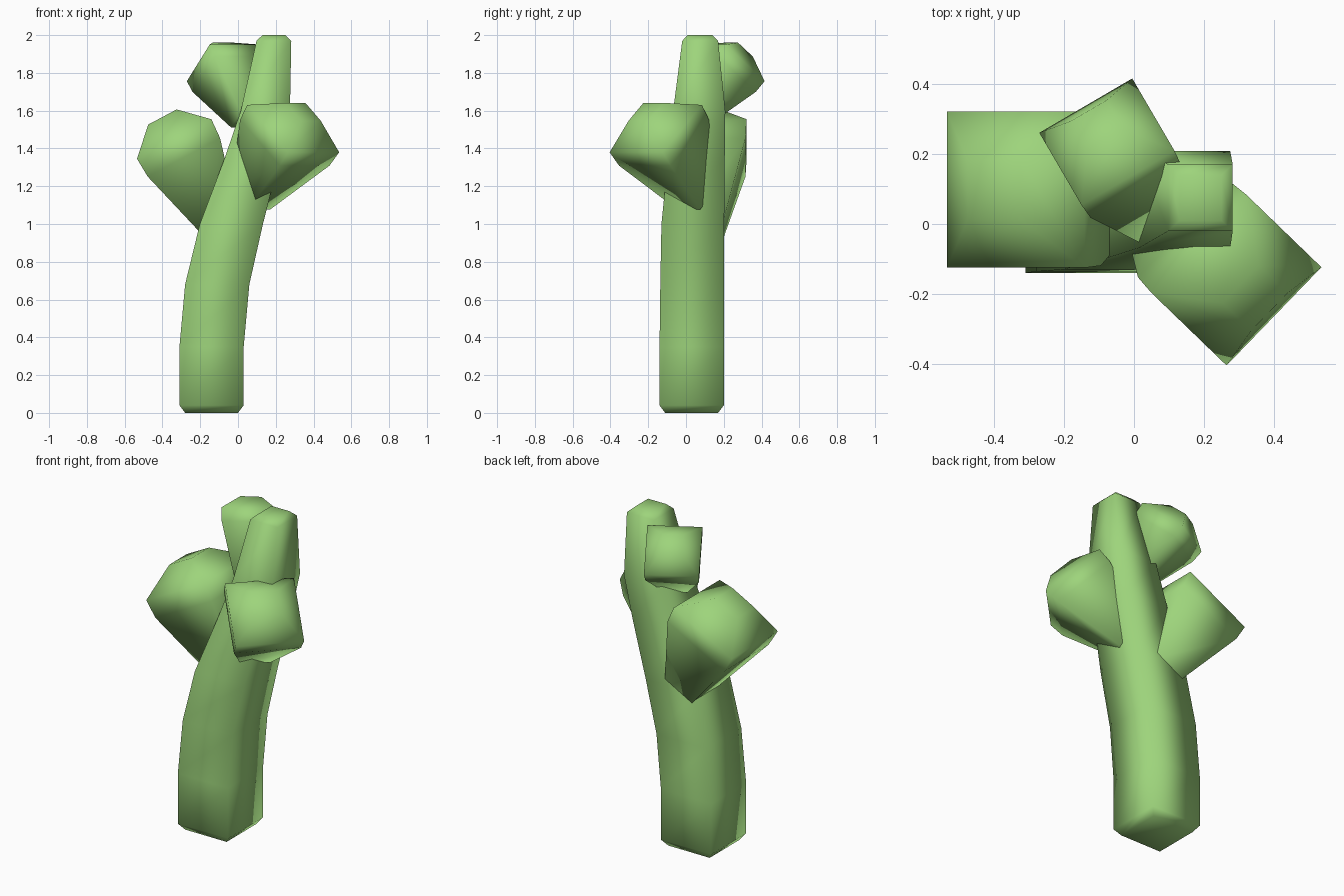
import bpy, math
from mathutils import Matrix, Vector

if "Cube" in bpy.data.objects:
    bpy.data.objects.remove(bpy.data.objects["Cube"])

green = bpy.data.materials.new("cactus green")
green.diffuse_color = (0.34, 0.66, 0.2, 1)
green.use_nodes = True
green.node_tree.nodes["Principled BSDF"].inputs["Base Color"].default_value = green.diffuse_color


def loft(name, rings, matrix=Matrix()):
    """Skin rectangular rings (cx, cy, half_x, half_y, z) and cap both ends."""
    verts, faces = [], []
    for cx, cy, hx, hy, z in rings:
        for sx, sy in ((-1, -1), (1, -1), (1, 1), (-1, 1)):
            verts.append(matrix @ Vector((cx + sx * hx, cy + sy * hy, z)))
    for r in range(len(rings) - 1):
        for i in range(4):
            j = (i + 1) % 4
            faces.append((r * 4 + i, r * 4 + j, r * 4 + 4 + j, r * 4 + 4 + i))
    n = len(verts)
    faces += [(3, 2, 1, 0), (n - 4, n - 3, n - 2, n - 1)]
    mesh = bpy.data.meshes.new(name)
    mesh.from_pydata(verts, [], faces)
    mesh.materials.append(green)
    mesh.shade_smooth()
    obj = bpy.data.objects.new(name, mesh)
    bpy.context.collection.objects.link(obj)


# Leaning square trunk with a chamfered foot and tip
loft("trunk", [
    (-0.14, 0.03, 0.14, 0.14, 0.0),
    (-0.14, 0.03, 0.17, 0.17, 0.04),
    (-0.14, 0.03, 0.17, 0.17, 0.35),
    (-0.11, 0.032, 0.17, 0.168, 0.68),
    (-0.035, 0.036, 0.167, 0.166, 1.0),
    (0.075, 0.055, 0.145, 0.15, 1.35),
    (0.145, 0.07, 0.13, 0.138, 1.6),
    (0.19, 0.075, 0.092, 0.095, 1.97),
    (0.19, 0.075, 0.06, 0.065, 2.0),
])

# Flared square bud, origin at its widest ring, pointing up local z
BUD = [(0.095, -0.56), (0.217, -0.11), (0.223, 0.0), (0.085, 0.132)]


def bud(name, centre, azimuth, tilt, scale):
    m = (Matrix.Translation(centre) @ Matrix.Rotation(math.radians(azimuth), 4, 'Z')
         @ Matrix.Rotation(math.radians(tilt), 4, 'Y') @ Matrix.Scale(scale, 4))
    loft(name, [(0, 0, h, h, z) for h, z in BUD], m)


bud("left_arm", (-0.338, 0.098, 1.45), 180, 28, 1.0)
bud("right_arm", (0.2925, -0.16, 1.505), -44, 40, 0.875)
bud("back_arm", (-0.0775, 0.235, 1.853), 120.3, 39, 0.69)
